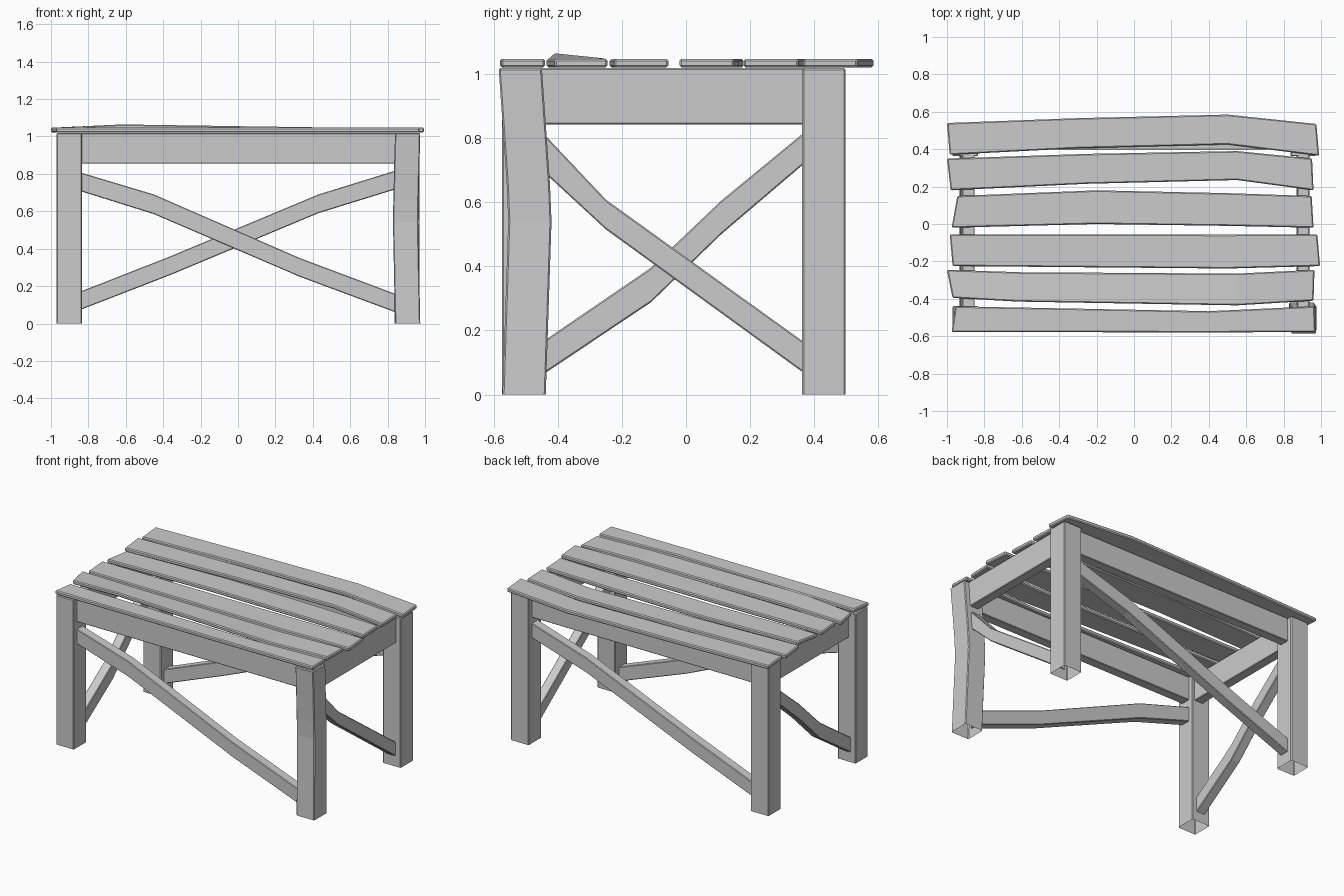
import bpy, bmesh


def loft(name, rings, bevel=0.006, cap_start=True):
    """Join four-cornered cross-sections into one flat-faced timber."""
    bm = bmesh.new()
    vs = [[bm.verts.new(p) for p in r] for r in rings]
    for a, b in zip(vs, vs[1:]):
        for i in range(4):
            j = (i + 1) % 4
            bm.faces.new((a[i], a[j], b[j], b[i]))
    if cap_start:
        bm.faces.new(vs[0])
    bm.faces.new(vs[-1])
    bmesh.ops.recalc_face_normals(bm, faces=bm.faces)
    me = bpy.data.meshes.new(name)
    bm.to_mesh(me)
    bm.free()
    ob = bpy.data.objects.new(name, me)
    bpy.context.collection.objects.link(ob)
    if bevel:
        m = ob.modifiers.new("worn_edges", 'BEVEL')
        m.width = bevel
        m.segments = 1
        m.limit_method = 'ANGLE'
        m.angle_limit = 0.8
    return ob


def leg(name, path, h=0.0675):
    # path: (x, y, z) centres, open at the foot
    loft(name, [[(x - h, y - h, z), (x + h, y - h, z), (x + h, y + h, z), (x - h, y + h, z)]
                for x, y, z in path], 0.005, cap_start=False)


def rail(name, axis, offset, path, t=0.0325):
    # path: (position along axis, bottom z, top z)
    rings = []
    for s, lo, hi in path:
        ring = [(s, offset - t, lo), (s, offset + t, lo), (s, offset + t, hi), (s, offset - t, hi)]
        rings.append(ring if axis == 'x' else [(b, a, c) for a, b, c in ring])
    loft(name, rings, 0.004)


def plank(name, path, lift={}):
    # path: (front x, front y, back x, back y); lift: extra front / back height by section
    rings = []
    for i, (xf, yf, xb, yb) in enumerate(path):
        f, b = lift.get(i, (0, 0))
        rings.append([(xf, yf, 1.021 + f), (xb, yb, 1.021 + b),
                      (xb, yb, 1.047 + b), (xf, yf, 1.047 + f)])
    loft(name, rings)


# Legs (front right one is crooked)
leg("front_left_leg", [(-0.902, -0.507, 0), (-0.902, -0.507, 1.018)])
leg("back_left_leg", [(-0.902, 0.43, 0), (-0.902, 0.43, 1.018)])
leg("back_right_leg", [(0.904, 0.43, 0), (0.904, 0.43, 1.018)])
leg("front_right_leg", [(0.907, -0.505, 0), (0.896, -0.487, 0.54), (0.898, -0.492, 0.66),
                        (0.907, -0.517, 1.018)])

# Aprons under the top
for n, y in (("front", -0.507), ("back", 0.43)):
    rail(n + "_apron", 'x', y, [(-0.85, 0.855, 1.018), (0.85, 0.855, 1.018)])
for n, x in (("left", -0.885), ("right", 0.905)):
    rail(n + "_apron", 'y', x, [(-0.46, 0.843, 1.018), (0.38, 0.843, 1.018)])

# Diagonal braces, one per side
rail("front_brace", 'x', -0.507, [(-0.85, 0.71, 0.81), (-0.45, 0.585, 0.69),
                                  (0.33, 0.25, 0.35), (0.85, 0.057, 0.155)])
rail("back_brace", 'x', 0.43, [(-0.85, 0.07, 0.168), (-0.36, 0.26, 0.36),
                               (0.43, 0.59, 0.69), (0.85, 0.72, 0.82)])
rail("right_brace", 'y', 0.90, [(-0.45, 0.70, 0.82), (-0.25, 0.515, 0.608), (0.38, 0.058, 0.155)])
rail("left_brace", 'y', -0.90, [(-0.45, 0.06, 0.163), (-0.11, 0.287, 0.395),
                                (0.11, 0.50, 0.605), (0.38, 0.73, 0.827)])

# Top planks, back to front
plank("top_plank_1", [(-0.985, 0.37, -1.0, 0.54), (-0.3, 0.405, -0.3, 0.566),
                      (0.5, 0.425, 0.5, 0.585), (0.99, 0.365, 0.975, 0.535)])
plank("top_plank_2", [(-0.98, 0.18, -1.0, 0.35), (-0.25, 0.215, -0.25, 0.375),
                      (0.55, 0.235, 0.55, 0.39), (0.96, 0.18, 0.952, 0.35)])
plank("top_plank_3", [(-0.975, -0.02, -0.945, 0.15), (-0.2, 0.0, -0.2, 0.18),
                      (0.5, -0.01, 0.5, 0.165), (0.96, -0.02, 0.95, 0.15)])
plank("top_plank_4", [(-0.97, -0.225, -0.985, -0.055), (0.5, -0.238, 0.5, -0.057),
                      (0.995, -0.225, 0.98, -0.055)])
plank("top_plank_5", [(-0.97, -0.395, -1.0, -0.245), (-0.62, -0.415, -0.6, -0.258),
                      (0.55, -0.435, 0.55, -0.265), (0.96, -0.41, 0.965, -0.245)],
      {1: (0.018, 0.002)})
plank("top_plank_6", [(-0.975, -0.577, -0.955, -0.44), (0.4, -0.58, 0.4, -0.466),
                      (0.97, -0.577, 0.965, -0.44)])
